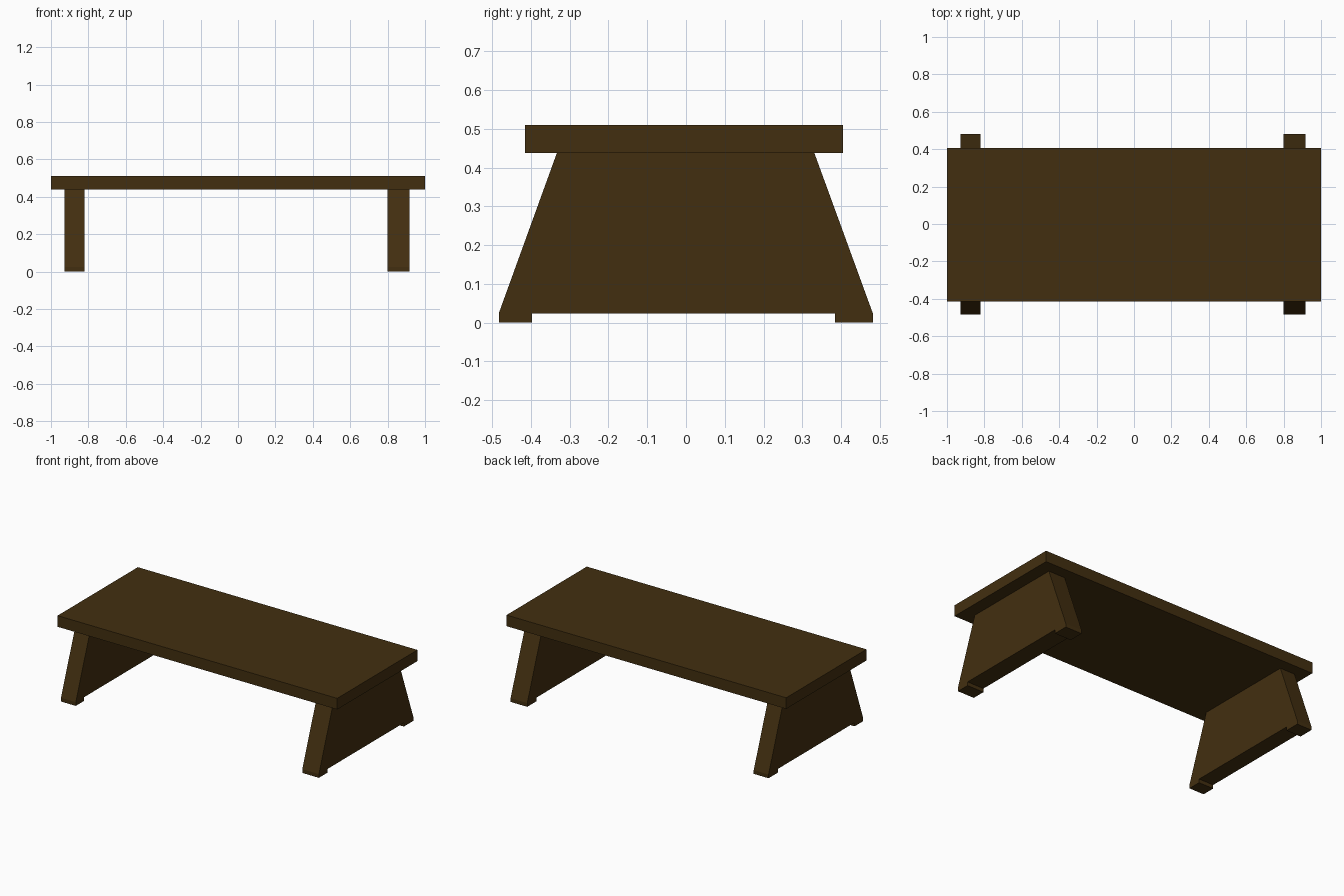
import bpy, bmesh

if "Cube" in bpy.data.objects:
    bpy.data.objects.remove(bpy.data.objects["Cube"])

wood = bpy.data.materials.new("dark_wood")
wood.diffuse_color = (0.055, 0.028, 0.005, 1)
wood.use_nodes = True
wood.node_tree.nodes["Principled BSDF"].inputs["Base Color"].default_value = wood.diffuse_color


def slab(name, profile, x0, x1):
    """Extrude a (y, z) outline along x from x0 to x1."""
    bm = bmesh.new()
    face = bm.faces.new([bm.verts.new((x0, y, z)) for y, z in profile])
    side = bmesh.ops.extrude_face_region(bm, geom=[face])
    verts = [g for g in side["geom"] if isinstance(g, bmesh.types.BMVert)]
    bmesh.ops.translate(bm, verts=verts, vec=(x1 - x0, 0, 0))
    bmesh.ops.recalc_face_normals(bm, faces=bm.faces)
    mesh = bpy.data.meshes.new(name)
    bm.to_mesh(mesh)
    bm.free()
    mesh.materials.append(wood)
    obj = bpy.data.objects.new(name, mesh)
    bpy.context.collection.objects.link(obj)
    return obj


# Table top
slab("table_top", [(-0.415, 0.438), (0.405, 0.438), (0.405, 0.51), (-0.415, 0.51)], -1, 1)

# Tapered end panels, notched underneath to leave two feet
panel = [(-0.483, 0), (-0.397, 0), (-0.397, 0.024), (0.385, 0.024), (0.385, 0),
         (0.482, 0), (0.482, 0.024), (0.331, 0.438), (-0.333, 0.438), (-0.483, 0.024)]
slab("left_leg_panel", panel, -0.928, -0.822)
slab("right_leg_panel", panel, 0.798, 0.917)
